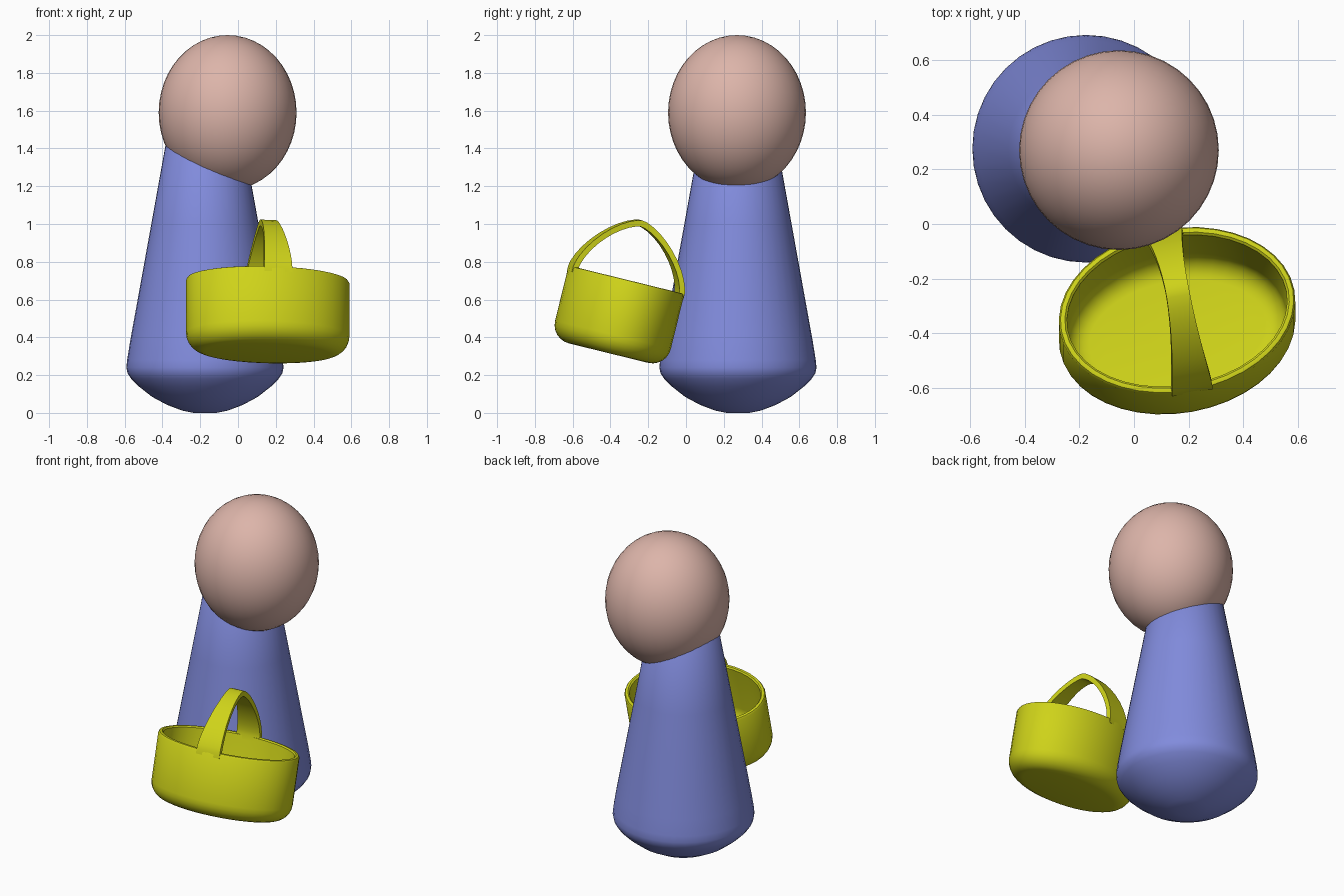
import bpy, bmesh, math
from mathutils import Matrix, Vector

if "Cube" in bpy.data.objects:
    bpy.data.objects.remove(bpy.data.objects["Cube"])


def material(name, color):
    m = bpy.data.materials.new(name)
    m.diffuse_color = color
    m.use_nodes = True
    m.node_tree.nodes["Principled BSDF"].inputs["Base Color"].default_value = m.diffuse_color
    return m


def finish(bm, name, mat, angle=40):
    bmesh.ops.recalc_face_normals(bm, faces=bm.faces)
    me = bpy.data.meshes.new(name)
    bm.to_mesh(me)
    bm.free()
    ob = bpy.data.objects.new(name, me)
    bpy.context.collection.objects.link(ob)
    me.materials.append(mat)
    bpy.ops.object.select_all(action='DESELECT')
    ob.select_set(True)
    bpy.context.view_layer.objects.active = ob
    bpy.ops.object.shade_smooth_by_angle(angle=math.radians(angle))
    return ob


def loft(bm, rings, closed_loop=False):
    """Skin a list of vertex-position rings and cap both ends."""
    vs = [[bm.verts.new(p) for p in r] for r in rings]
    n = len(vs[0])
    for a, b in zip(vs, vs[1:]):
        for i in range(n):
            j = (i + 1) % n
            bm.faces.new((a[i], a[j], b[j], b[i]))
    bm.faces.new(vs[0])
    bm.faces.new(vs[-1])


def oval(rx, ry, z, n=40):
    return [Vector((rx * math.cos(2 * math.pi * i / n), ry * math.sin(2 * math.pi * i / n), z))
            for i in range(n)]


blue = material("body_blue", (0.22, 0.26, 0.72, 1))
skin = material("head_pink", (0.72, 0.46, 0.40, 1))
yellow = material("basket_yellow", (0.62, 0.65, 0.01, 1))

# Head: tall ellipsoid
bm = bmesh.new()
bmesh.ops.create_uvsphere(bm, u_segments=40, v_segments=24, radius=1)
bmesh.ops.transform(bm, verts=bm.verts,
                    matrix=Matrix.Translation((-0.055, 0.27, 1.59)) @ Matrix.Diagonal((0.365, 0.365, 0.41, 1)))
finish(bm, "head", skin)

# Body: tapered cone with a domed underside, its top hidden in the head
profile = [(0.06, 0.0), (0.12, 0.012), (0.2, 0.042), (0.28, 0.085), (0.35, 0.14), (0.39, 0.18),
           (0.41, 0.21), (0.416, 0.24), (0.412, 0.28), (0.396, 0.38), (0.284, 1.0), (0.203, 1.45), (0.15, 1.5)]
bm = bmesh.new()
loft(bm, [oval(r, r, z) for r, z in profile])
bmesh.ops.translate(bm, verts=bm.verts, vec=(-0.175, 0.275, 0))
finish(bm, "body", blue)

# Basket frame: turned about its own axis, then tipped forward about x
A, B, DEPTH, WALL, R = 0.436, 0.311, 0.40, 0.03, 0.1
place = (Matrix.Translation((0.1575, -0.315, 0.705))
         @ Matrix.Rotation(math.radians(-13.8), 4, 'X') @ Matrix.Rotation(math.radians(10.5), 4, 'Z'))


def corner(inset, floor, r):
    """Insets and heights along a rounded floor corner, from floor to wall."""
    return [(inset + r * (1 - math.sin(t)), floor + r * (1 - math.cos(t)))
            for t in [k * math.pi / 12 for k in range(7)]]


# Basket bowl: outer wall, rounded rim, inner wall
steps = corner(0, -DEPTH, R) + [(0, -0.012), (0.006, -0.002), (0.012, 0), (WALL - 0.008, 0), (WALL, -0.008)]
steps += corner(WALL, -DEPTH + WALL, R - 0.02)[::-1]
bm = bmesh.new()
loft(bm, [oval(A - d, B - d, z) for d, z in steps])
bmesh.ops.transform(bm, verts=bm.verts, matrix=place)
finish(bm, "basket_bowl", yellow)

# Basket handle: flat strap, wider where it meets the rim
N, HALF, RISE, THICK = 20, 0.309, 0.325, 0.034
rings = []
for k in range(N + 1):
    t = math.pi * k / N
    c, s = math.cos(t), math.sin(t)
    f = lambda v: math.copysign(abs(v) ** (4 / 3), v)
    w = 0.043 + 0.032 * abs(f(c)) ** 2
    y, z = f(c), f(max(s, 0))
    outer = (HALF * y, RISE * z)
    inner = ((HALF - THICK + 0.004) * y, (RISE - THICK) * z)
    rings.append([Vector((-w, *outer)), Vector((w, *outer)), Vector((w, *inner)), Vector((-w, *inner))])
down = Vector((0, 0, -0.03))
rings = [[p + down for p in rings[0]]] + rings + [[p + down for p in rings[-1]]]
bm = bmesh.new()
loft(bm, rings)
bmesh.ops.transform(bm, verts=bm.verts, matrix=place)
finish(bm, "basket_handle", yellow)
